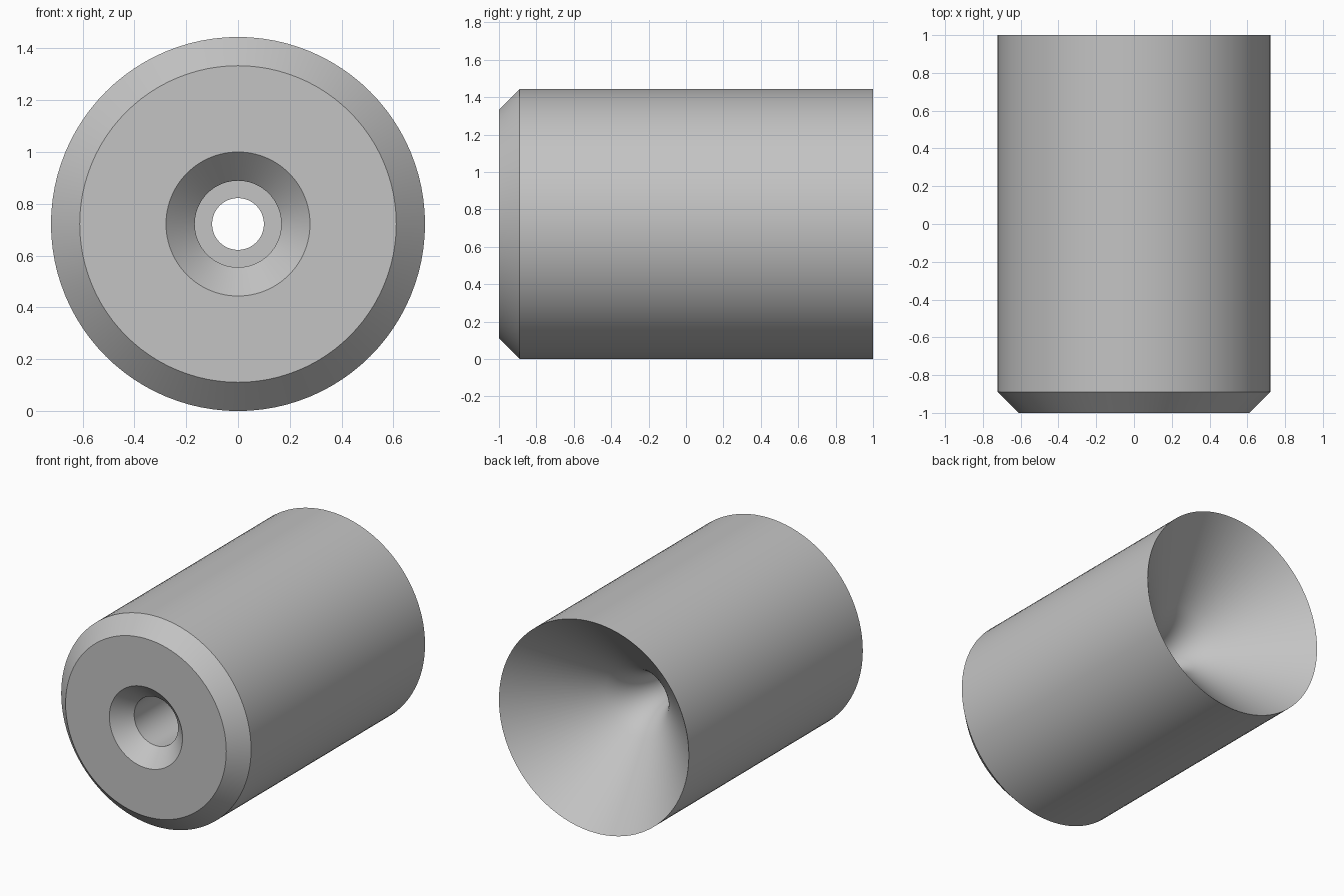
import bpy, bmesh, math
from mathutils import Matrix, Vector

cube = bpy.data.objects.get("Cube")
if cube:
    bpy.data.objects.remove(cube, do_unlink=True)

SEGMENTS = 96
RADIUS = 0.722      # outer radius of the body
CHAMFER = 0.111     # 45 degree chamfers on the front
BORE = 0.167        # wide front bore
THROAT = 0.1        # narrow hole
BORE_END = -0.1     # y of the ledge inside the bore
FILLET = 0.5        # rounding between throat and rear cone

# Plain grey metal
metal = bpy.data.materials.new("grey metal")
metal.use_nodes = True
colour = (0.55, 0.55, 0.55, 1)
metal.diffuse_color = colour
metal.node_tree.nodes["Principled BSDF"].inputs["Base Color"].default_value = colour

# Half section as (radius, y): outer wall, front face, countersink, bore, ledge
profile = [
    (RADIUS, 1),
    (RADIUS, -1 + CHAMFER),
    (RADIUS - CHAMFER, -1),
    (BORE + CHAMFER, -1),
    (BORE, -1 + CHAMFER),
    (BORE, BORE_END),
    (THROAT, BORE_END),
]

# Rounded throat that opens into a 45 degree cone reaching the rear rim
corner = math.radians(45)
cone_start = THROAT + FILLET * (1 - math.cos(corner))
throat_y = 1 - (RADIUS - cone_start) - FILLET * math.sin(corner)
STEPS = 12
for i in range(STEPS + 1):
    a = corner * i / STEPS
    profile.append((THROAT + FILLET * (1 - math.cos(a)), throat_y + FILLET * math.sin(a)))

# Revolve the closed section around the y axis
bm = bmesh.new()
rings = []
for i in range(SEGMENTS):
    turn = Matrix.Rotation(math.tau * i / SEGMENTS, 3, 'Y')
    rings.append([bm.verts.new(turn @ Vector((0, y, r)) + Vector((0, 0, RADIUS)))
                  for r, y in profile])
count = len(profile)
for i, ring in enumerate(rings):
    following = rings[(i + 1) % SEGMENTS]
    for j in range(count):
        k = (j + 1) % count
        bm.faces.new((ring[j], ring[k], following[k], following[j]))
bmesh.ops.recalc_face_normals(bm, faces=bm.faces)

mesh = bpy.data.meshes.new("nozzle_body")
bm.to_mesh(mesh)
bm.free()
mesh.materials.append(metal)
body = bpy.data.objects.new("nozzle_body", mesh)
bpy.context.collection.objects.link(body)

# Smooth round walls with crisp rims
bpy.ops.object.select_all(action='DESELECT')
body.select_set(True)
bpy.context.view_layer.objects.active = body
bpy.ops.object.shade_smooth_by_angle(angle=math.radians(30))
